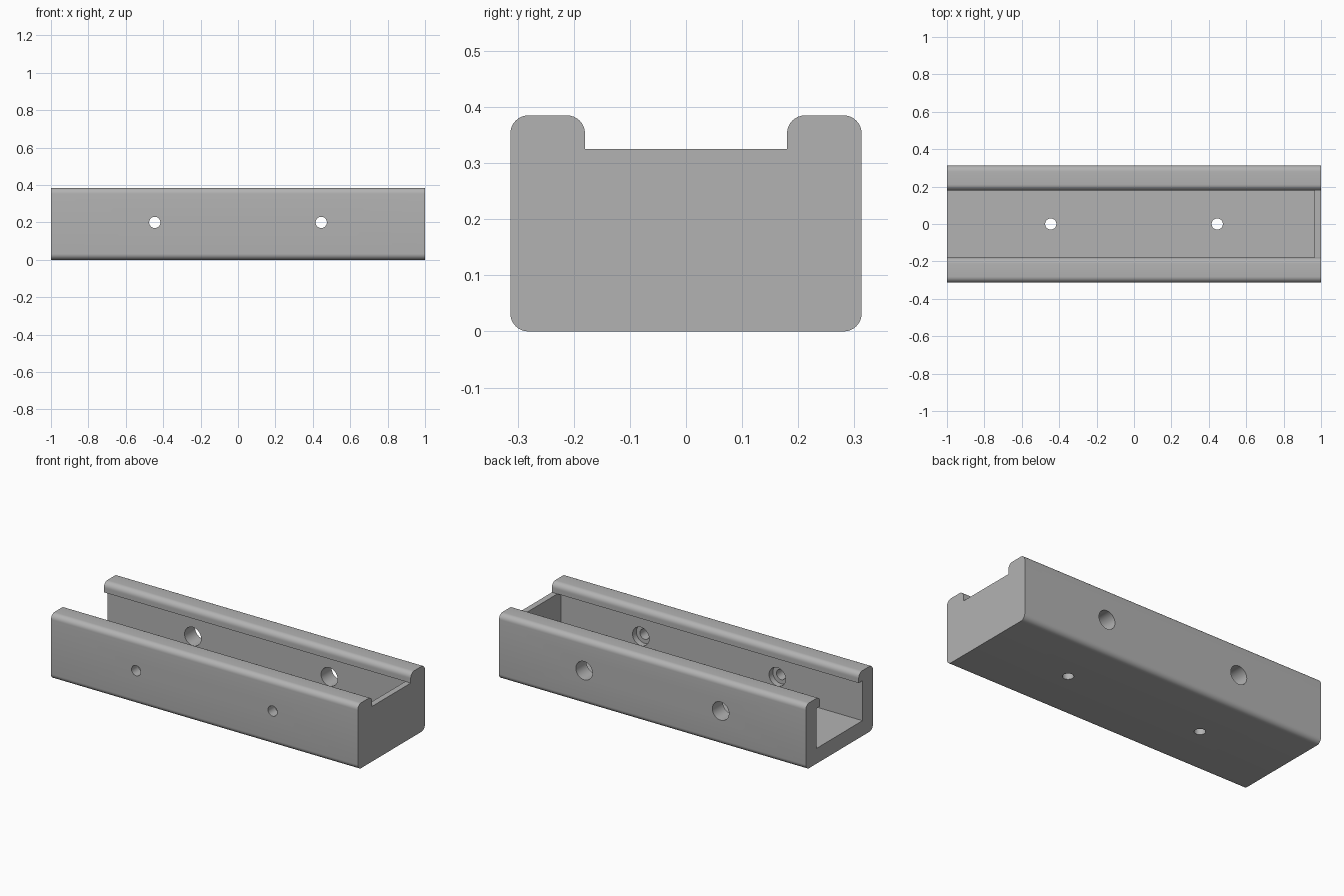
import bpy, bmesh, math
from mathutils import Matrix

if "Cube" in bpy.data.objects:
    bpy.data.objects.remove(bpy.data.objects["Cube"])

HW, H, R = 0.313, 0.385, 0.032      # half width, height, corner radius
LIP, LIP_Z = 0.18, 0.325            # half width of top slot, underside of lips
CAV, FLOOR, END = 0.215, 0.09, 0.965  # inner half width, floor level, end wall
HOLE_X, HOLE_Z, SMALL, LARGE = 0.445, 0.2, 0.03, 0.054

grey = bpy.data.materials.new("grey metal")
grey.diffuse_color = (0.45, 0.45, 0.45, 1)
grey.use_nodes = True
grey.node_tree.nodes["Principled BSDF"].inputs["Base Color"].default_value = grey.diffuse_color


def make_object(name, bm):
    bmesh.ops.recalc_face_normals(bm, faces=bm.faces)
    mesh = bpy.data.meshes.new(name)
    bm.to_mesh(mesh)
    bm.free()
    mesh.materials.append(grey)
    obj = bpy.data.objects.new(name, mesh)
    bpy.context.collection.objects.link(obj)
    return obj


def extrude_profile(name, points, x0, x1):
    bm = bmesh.new()
    face = bm.faces.new([bm.verts.new((x0, y, z)) for y, z in points])
    ext = bmesh.ops.extrude_face_region(bm, geom=[face])
    verts = [v for v in ext["geom"] if isinstance(v, bmesh.types.BMVert)]
    bmesh.ops.translate(bm, verts=verts, vec=(x1 - x0, 0, 0))
    return make_object(name, bm)


def arc(cy, cz, start, steps=8):
    return [(cy + R * math.cos(a), cz + R * math.sin(a))
            for a in (math.radians(start + 90 * i / steps) for i in range(steps + 1))]


def cylinder(name, radius, start, end):
    """Cutter between two points along y or z."""
    bm = bmesh.new()
    axis = 1 if start[1] != end[1] else 2
    turn = Matrix.Rotation(math.pi / 2, 4, 'X') if axis == 1 else Matrix()
    mid = [(a + b) / 2 for a, b in zip(start, end)]
    bmesh.ops.create_cone(bm, cap_ends=True, segments=40, radius1=radius, radius2=radius,
                          depth=abs(end[axis] - start[axis]),
                          matrix=Matrix.Translation(mid) @ turn)
    return make_object(name, bm)


# Outer body: rounded block with two raised lips
half = arc(HW - R, R, -90) + arc(HW - R, H - R, 0) + arc(LIP + R, H - R, 90) + [(LIP, LIP_Z)]
body = extrude_profile("channel_body", half + [(-y, z) for y, z in reversed(half)], -1, 1)

# Cavity, open at the left end and closed by the right end wall
cutters = [extrude_profile("cavity_cutter", [(-CAV, FLOOR), (CAV, FLOOR), (CAV, LIP_Z),
                                             (LIP, LIP_Z), (LIP, LIP_Z + 0.02),
                                             (-LIP, LIP_Z + 0.02), (-LIP, LIP_Z),
                                             (-CAV, LIP_Z)], -1.1, END)]

# Screw holes: small in front wall and floor, counterbore inside, access hole at back
for x in (-HOLE_X, HOLE_X):
    cutters += [
        cylinder("front_hole_cutter", SMALL, (x, -0.4, HOLE_Z), (x, -0.1, HOLE_Z)),
        cylinder("counterbore_cutter", LARGE, (x, -CAV - 0.035, HOLE_Z), (x, -0.1, HOLE_Z)),
        cylinder("access_hole_cutter", LARGE, (x, 0.1, HOLE_Z), (x, 0.4, HOLE_Z)),
        cylinder("floor_hole_cutter", SMALL, (x, 0, -0.1), (x, 0, 0.15)),
    ]

for cutter in cutters:
    mod = body.modifiers.new(cutter.name, 'BOOLEAN')
    mod.operation = 'DIFFERENCE'
    mod.solver = 'EXACT'
    mod.object = cutter
    cutter.hide_render = True
    cutter.hide_set(True)

# Bake the cuts, then drop the helpers
bpy.context.view_layer.objects.active = body
body.select_set(True)
for mod in list(body.modifiers):
    bpy.ops.object.modifier_apply(modifier=mod.name)
for cutter in cutters:
    bpy.data.objects.remove(cutter)
bpy.ops.object.shade_smooth_by_angle(angle=math.radians(30))
